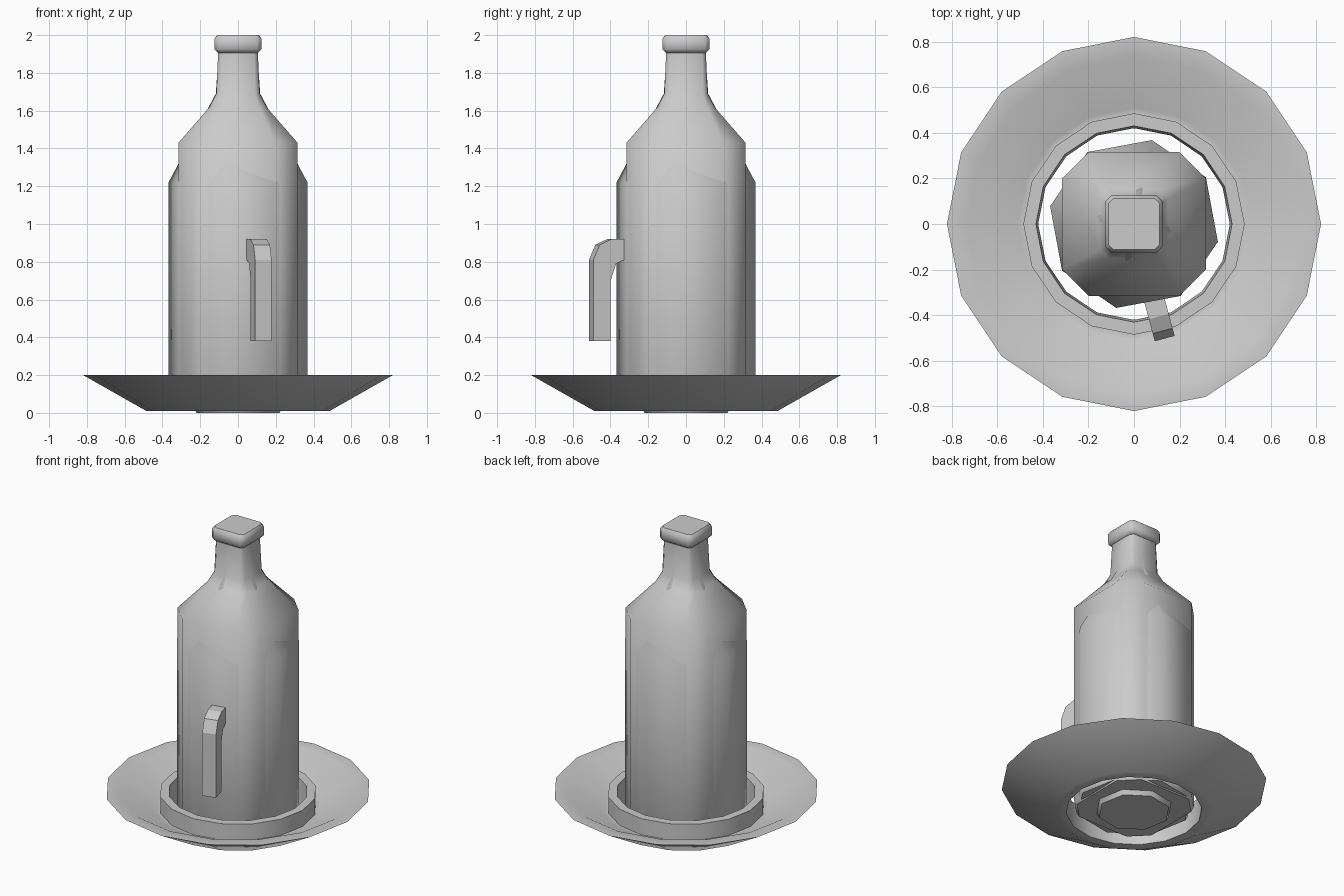
import bpy, bmesh
from math import sin, cos, radians, pi

if "Cube" in bpy.data.objects:
    bpy.data.objects.remove(bpy.data.objects["Cube"])


def finish(name, bm, smooth=True):
    bmesh.ops.recalc_face_normals(bm, faces=bm.faces[:])
    me = bpy.data.meshes.new(name)
    bm.to_mesh(me)
    bm.free()
    ob = bpy.data.objects.new(name, me)
    bpy.context.collection.objects.link(ob)
    if smooth:
        bpy.ops.object.select_all(action='DESELECT')
        ob.select_set(True)
        bpy.context.view_layer.objects.active = ob
        bpy.ops.object.shade_smooth_by_angle(angle=radians(50))
    return ob


def loft(name, rings, closed=False):
    """Skin a stack of equal-sized point rings, capped or joined end to start."""
    bm = bmesh.new()
    loops = [[bm.verts.new(p) for p in r] for r in rings]
    n = len(loops[0])
    pairs = list(zip(loops, loops[1:]))
    if closed:
        pairs.append((loops[-1], loops[0]))
    for a, b in pairs:
        for i in range(n):
            j = (i + 1) % n
            bm.faces.new((a[i], a[j], b[j], b[i]))
    if not closed:
        bm.faces.new(loops[0])
        bm.faces.new(loops[-1])
    return finish(name, bm)


def circle(r, z, n, start=0):
    return [(r * cos(start + 2 * pi * i / n), r * sin(start + 2 * pi * i / n), z)
            for i in range(n)]


def cut_square(h, c, z):
    """Square of half width h with its corners cut back to c."""
    return [(x, y, z) for x, y in ((h, -c), (h, c), (c, h), (-c, h),
                                   (-h, c), (-h, -c), (-c, -h), (c, -h))]


# Saucer with its raised locating ring, as one turned section
saucer = [(0.485, 0.01), (0.82, 0.20), (0.735, 0.20), (0.51, 0.08),
          (0.485, 0.08), (0.485, 0.19), (0.43, 0.19), (0.42, 0.01)]
loft("saucer", [circle(r, z, 16) for r, z in saucer], closed=True)

# Outer square-sided bottle shell
shell = [(0.30, 0.19, 0.03), (0.315, 0.20, 0.06), (0.315, 0.20, 1.43),
         (0.15, 0.11, 1.62), (0.115, 0.09, 1.69), (0.105, 0.085, 1.91)]
loft("bottle_shell", [cut_square(*s) for s in shell])

# Inner eight-sided bottle, turned slightly so its corners show through
inner = [(0.225, 0.0), (0.24, 0.03), (0.36, 0.04), (0.376, 0.07), (0.376, 1.22),
         (0.12, 1.69), (0.105, 1.91)]
loft("inner_bottle", [circle(r, z, 8, radians(-12)) for r, z in inner])

# Bottle lip
lip = [(0.105, 0.09, 1.905), (0.125, 0.10, 1.925), (0.125, 0.10, 1.98),
       (0.112, 0.09, 2.0)]
loft("bottle_lip", [cut_square(*s) for s in lip])

# Handle: side profile (distance out, height) given thickness
profile = [(0.33, 0.92), (0.42, 0.92), (0.485, 0.89), (0.52, 0.81), (0.52, 0.38),
           (0.425, 0.38), (0.425, 0.70), (0.395, 0.79), (0.33, 0.82)]
bm = bmesh.new()
sides = [[bm.verts.new((r, w, z)) for r, z in profile] for w in (-0.045, 0.045)]
for s in sides:
    bm.faces.new(s)
for i in range(len(profile)):
    j = (i + 1) % len(profile)
    bm.faces.new((sides[0][i], sides[0][j], sides[1][j], sides[1][i]))
handle = finish("handle", bm, smooth=False)
handle.rotation_euler.z = radians(-75)
